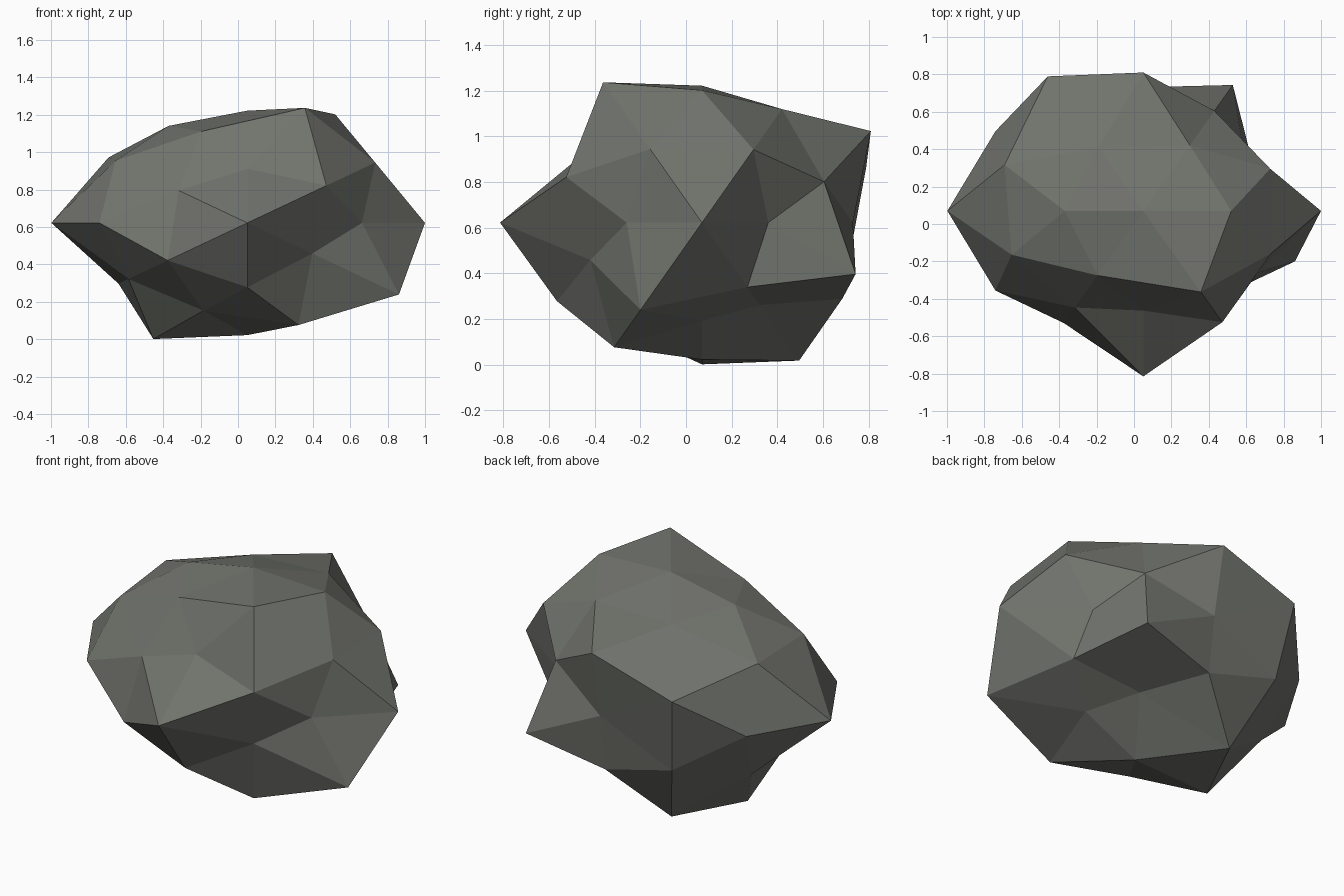
import bpy
import bmesh
from mathutils import Vector

cube = bpy.data.objects.get("Cube")
if cube:
    bpy.data.objects.remove(cube, do_unlink=True)

# Stone material
stone = bpy.data.materials.new("dark_grey_stone")
stone.use_nodes = True
colour = (0.165, 0.172, 0.152, 1)
stone.diffuse_color = colour
bsdf = stone.node_tree.nodes["Principled BSDF"]
bsdf.inputs["Base Color"].default_value = colour
bsdf.inputs["Roughness"].default_value = 0.9

# Ray families of a once-subdivided icosahedron, each mirrored over its
# non-zero axes, with the rock's radius along every mirrored ray
FAMILIES = [
    ((1, 0, 0), (.725, .80)),
    ((0, 1, 0), (.58, .776)),
    ((0, 0, 1), (.60, .60)),
    ((.526, 0, .851), (.682, .505, .61, .73)),
    ((0, .851, .526), (.763, .634, .55, .655)),
    ((.851, .526, 0), (.485, .55, .71, .71)),
    ((.309, .5, .809), (.615, .447, .76, .675, .595, .747, .605, .58)),
    ((.809, .309, .5), (.64, .565, .645, .765, .70, .65, .665, .60)),
    ((.5, .809, .309), (.58, .73, .645, .53, .78, .688, .56, .65)),
]
STRETCH = Vector((1.31, 1.14, 1))
CENTRE = Vector((.05, .07, .622))


def mirrored(ray):
    """All sign variants of a ray, positive first on each axis."""
    sides = [(1, -1) if c else (1,) for c in ray]
    return [Vector((ray[0] * i, ray[1] * j, ray[2] * k))
            for i in sides[0] for j in sides[1] for k in sides[2]]


# Faceted ball from the rays, then pushed in and out to the rock shape
bm = bmesh.new()
radius = {}
for ray, radii in FAMILIES:
    for direction, r in zip(mirrored(ray), radii):
        radius[bm.verts.new(direction.normalized())] = r
bmesh.ops.convex_hull(bm, input=bm.verts[:])
for v, r in radius.items():
    v.co = CENTRE + v.co * STRETCH * r
bmesh.ops.recalc_face_normals(bm, faces=bm.faces[:])

mesh = bpy.data.meshes.new("rock")
bm.to_mesh(mesh)
bm.free()
mesh.materials.append(stone)
rock = bpy.data.objects.new("rock", mesh)
bpy.context.collection.objects.link(rock)
